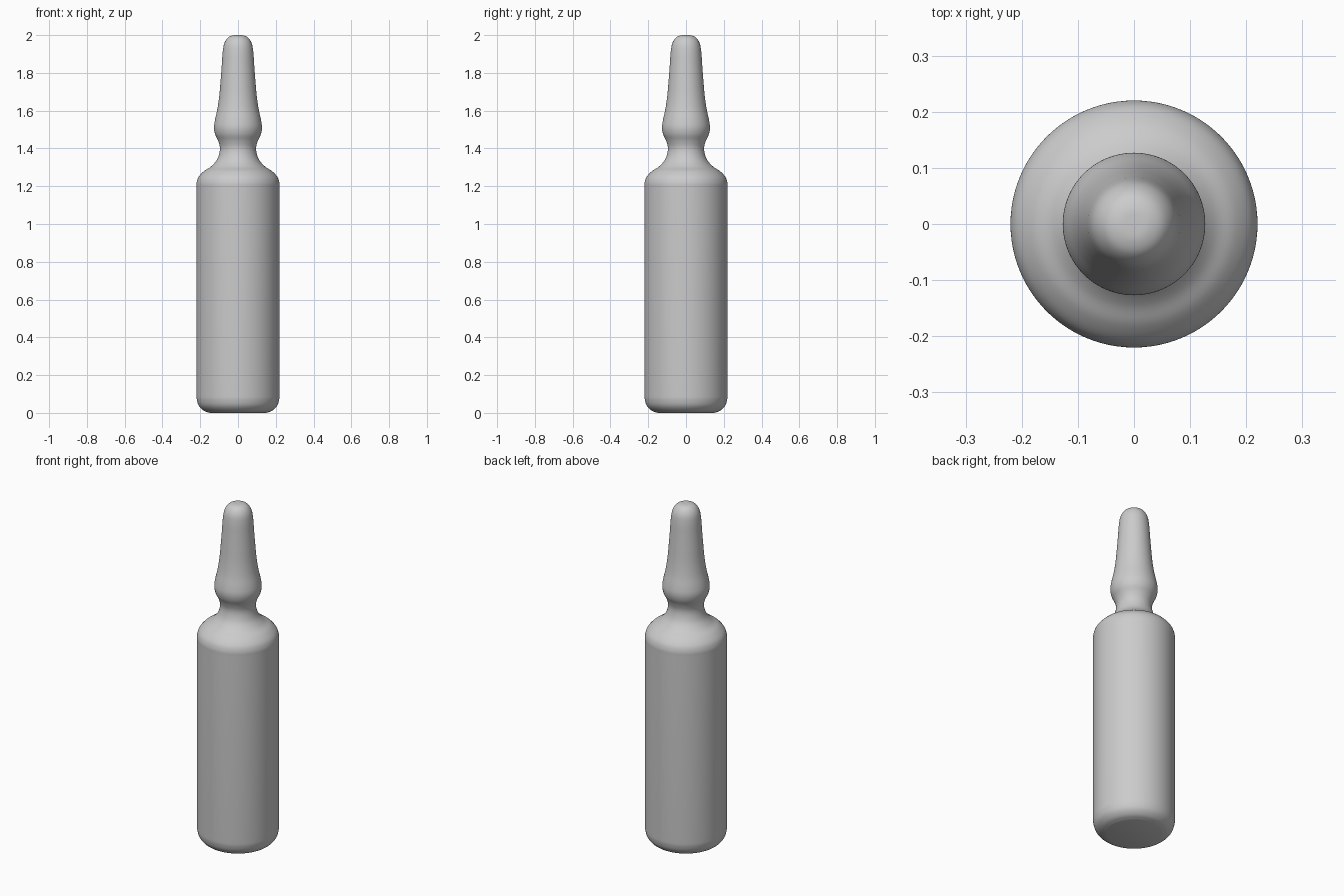
import bpy
import bmesh
import math
from mathutils import Vector

cube = bpy.data.objects.get("Cube")
if cube:
    bpy.data.objects.remove(cube)

glass = bpy.data.materials.new("grey_glass")
glass.use_nodes = True
colour = (0.6, 0.6, 0.6, 1)
glass.diffuse_color = colour
glass.node_tree.nodes["Principled BSDF"].inputs["Base Color"].default_value = colour


def smooth_path(points, steps=5):
    """Catmull-Rom curve through (radius, height) points."""
    pts = [Vector(p) for p in points]
    pts = [pts[0] * 2 - pts[1]] + pts + [pts[-1] * 2 - pts[-2]]
    path = []
    for a, b, c, d in zip(pts, pts[1:], pts[2:], pts[3:]):
        for i in range(steps):
            t = i / steps
            path.append(b + (c - a) * t / 2 + (a * 2 - b * 5 + c * 4 - d) * t**2 / 2
                        + (b * 3 - a - c * 3 + d) * t**3 / 2)
    return path + [pts[-2]]


# Rounded foot, then shoulder, pinched neck, bulb and tapering tip
foot = [(0.15, 0), (0.182, 0.012), (0.207, 0.037), (0.218, 0.07), (0.22, 0.1)]
upper = [(0.22, 1.19), (0.219, 1.22), (0.208, 1.25), (0.18, 1.28), (0.145, 1.303),
         (0.115, 1.335), (0.1, 1.37), (0.096, 1.405), (0.105, 1.44), (0.121, 1.475),
         (0.127, 1.51), (0.122, 1.55), (0.109, 1.61), (0.099, 1.68), (0.092, 1.76),
         (0.086, 1.84), (0.081, 1.91), (0.073, 1.955), (0.055, 1.985), (0.03, 1.998),
         (0, 2)]
profile = [Vector((0, 0))] + smooth_path(foot) + smooth_path(upper)

# Revolve the profile into the closed vessel
bm = bmesh.new()
verts = [bm.verts.new((max(p.x, 0), 0, p.y)) for p in profile]
edges = [bm.edges.new(pair) for pair in zip(verts, verts[1:])]
bmesh.ops.spin(bm, geom=verts + edges, cent=(0, 0, 0), axis=(0, 0, 1),
               angle=math.tau, steps=96, use_merge=True)
bmesh.ops.remove_doubles(bm, verts=bm.verts, dist=0.0001)
bmesh.ops.recalc_face_normals(bm, faces=bm.faces)
mesh = bpy.data.meshes.new("ampoule_body")
bm.to_mesh(mesh)
bm.free()
mesh.materials.append(glass)
body = bpy.data.objects.new("ampoule_body", mesh)
bpy.context.collection.objects.link(body)

bpy.context.view_layer.objects.active = body
body.select_set(True)
bpy.ops.object.shade_smooth_by_angle(angle=math.radians(40))
